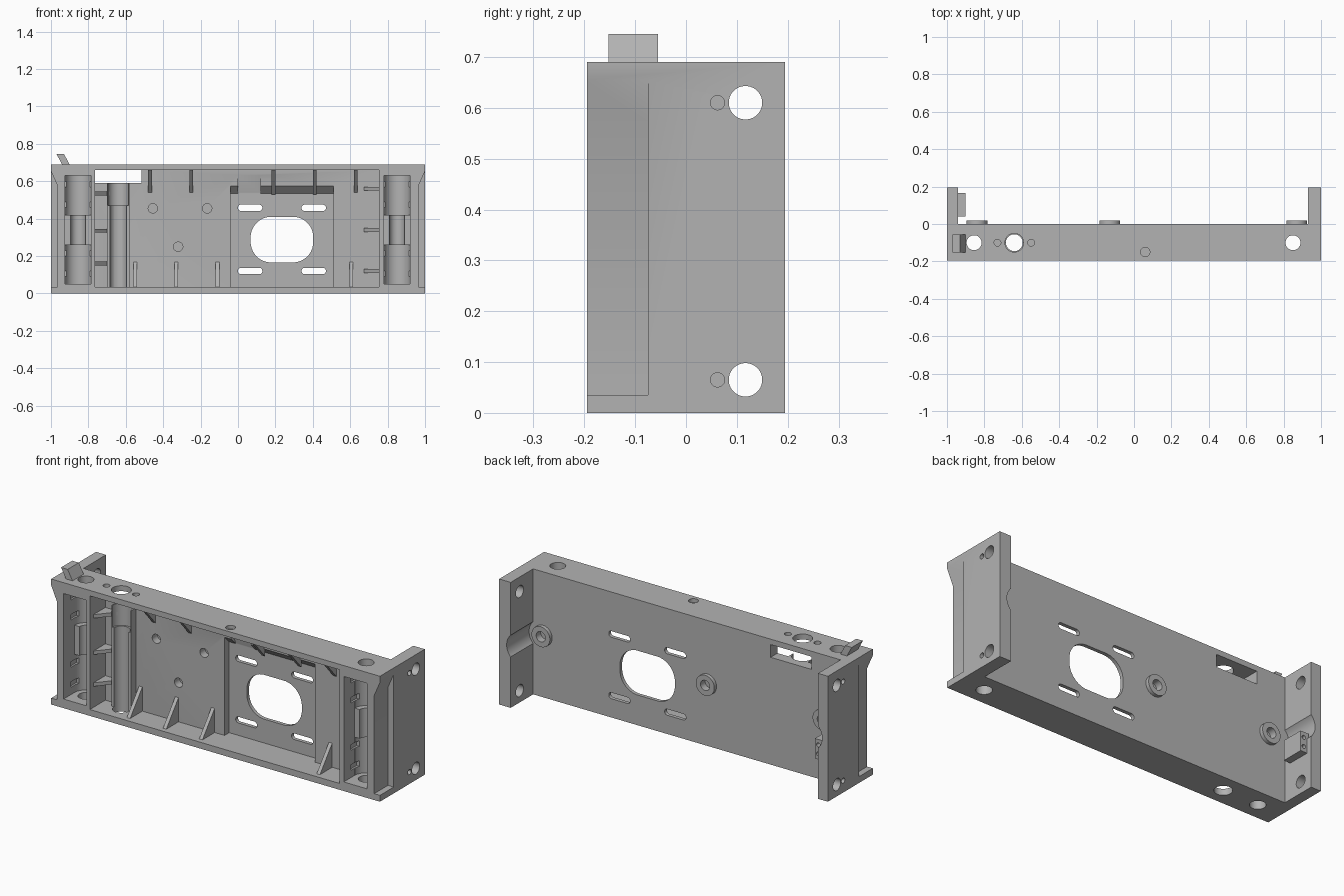
import bpy, bmesh, math

cube = bpy.data.objects.get("Cube")
if cube:
    bpy.data.objects.remove(cube)

grey = bpy.data.materials.new("grey_plastic")
grey.use_nodes = True
tone = (0.45, 0.45, 0.45, 1)
grey.diffuse_color = tone
grey.node_tree.nodes["Principled BSDF"].inputs["Base Color"].default_value = tone


def prism(name, pts, axis, lo, hi):
    """Extrude a 2D outline along an axis."""
    bm = bmesh.new()

    def place(p, t):
        return {"x": (t, *p), "y": (p[0], t, p[1]), "z": (*p, t)}[axis]
    face = bm.faces.new([bm.verts.new(place(p, lo)) for p in pts])
    top = bmesh.ops.extrude_face_region(bm, geom=[face])["geom"]
    step = place((0, 0), hi - lo)
    bmesh.ops.translate(bm, vec=step, verts=[v for v in top if isinstance(v, bmesh.types.BMVert)])
    bmesh.ops.recalc_face_normals(bm, faces=bm.faces)
    me = bpy.data.meshes.new(name)
    bm.to_mesh(me)
    bm.free()
    me.materials.append(grey)
    ob = bpy.data.objects.new(name, me)
    bpy.context.collection.objects.link(ob)
    return ob


def box(name, x, y, z):
    return prism(name, [(x[0], z[0]), (x[1], z[0]), (x[1], z[1]), (x[0], z[1])], "y", *y)


def rounded(cx, cy, w, h, r, n=8):
    """Rounded rectangle outline; a circle when w = h = 2r."""
    pts = []
    for q, (sx, sy) in enumerate([(1, 1), (-1, 1), (-1, -1), (1, -1)]):
        for i in range(n):
            a = math.pi / 2 * (q + (i + 0.5) / n)
            pts.append((cx + sx * (w / 2 - r) + r * math.cos(a),
                        cy + sy * (h / 2 - r) + r * math.sin(a)))
    return pts


def rod(name, c, r, axis, lo, hi):
    return prism(name, rounded(*c, 2 * r, 2 * r, r), axis, lo, hi)


def cut(ob, cutters):
    for c in cutters:
        m = ob.modifiers.new("cut", "BOOLEAN")
        m.operation, m.solver, m.object = "DIFFERENCE", "EXACT", c
        c.hide_render = True
    bpy.context.view_layer.update()
    done = bpy.data.meshes.new_from_object(ob.evaluated_get(bpy.context.evaluated_depsgraph_get()))
    ob.modifiers.clear()
    ob.data = done


H = 0.69
SEATS = (-0.855, 0.85)

# Housing: bar with two rear flanges
body = prism("housing", [(-1, -0.195), (1, -0.195), (1, 0.195), (0.93, 0.195),
                         (0.93, 0), (-0.94, 0), (-0.94, 0.195), (-1, 0.195)], "z", 0, H)

# Front cavity, thinner panel area, cable chute and hatch
cuts = [
    box("cavity", (-0.765, 0.755), (-0.3, -0.06), (0.035, 0.66)),
    prism("panel_recess", [(-0.08, 0.035), (-0.02, 0.035), (-0.02, 0.535), (-0.08, 0.595)],
          "x", -0.04, 0.51),
    prism("chute", [(-0.08, 0.52), (-0.02, 0.52), (-0.02, 0.54), (-0.065, 0.645), (-0.08, 0.645)],
          "x", 0.0, 0.12),
    box("hatch", (-0.765, -0.515), (-0.1, 0.1), (0.59, 0.66)),
    prism("window", rounded(0.235, 0.288, 0.335, 0.245, 0.11), "y", -0.1, 0.1),
]
for x in (0.065, 0.405):
    for z in (0.12, 0.458):
        cuts.append(prism("slot", rounded(x, z, 0.13, 0.034, 0.016), "y", -0.1, 0.1))
for c in ((-0.455, 0.455), (-0.165, 0.455), (-0.32, 0.25)):
    cuts.append(rod("screw_hole", c, 0.025, "y", -0.1, -0.015))

# Bearing seats with rod holes and tie notches, and outer side recesses
for x in SEATS:
    s = math.copysign(1, x)
    cuts.append(rod("rod_hole", (x, -0.1), 0.04, "z", -0.1, 0.8))
    cuts.append(box("seat_mouth", (x - 0.07, x + 0.07), (-0.3, -0.1), (0.05, 0.63)))
    for z in (0.05, 0.42):
        cuts.append(rod("bearing_seat", (x, -0.1), 0.07, "z", z, z + 0.21))
        for dz in (0.04, 0.15):
            cuts.append(box("tie_notch", (x - 0.08, x + 0.08), (-0.13, -0.07),
                            (z + dz, z + dz + 0.03)))
    cuts.append(prism("side_recess", [(s * 1.1, 0.035), (s * 0.965, 0.035), (s * 0.965, 0.575),
                                      (s, 0.655), (s * 1.1, 0.655)], "y", -0.3, -0.075))

# Spindle bore and small holes in the top
bore = [rod("bore", (-0.64, -0.1), 0.045, "z", -0.1, 0.8),
        rod("wide_bore", (-0.64, -0.1), 0.055, "z", 0.47, 0.65)]
cuts += bore
cuts.append(rod("top_bore", (-0.64, -0.1), 0.05, "z", 0.6, 0.8))
for c, r in (((-0.73, -0.1), 0.018), ((-0.55, -0.1), 0.018), ((0.06, -0.15), 0.025)):
    cuts.append(rod("top_hole", c, r, "z", 0.67, 0.8))

# Flange holes
for z in (0.065, 0.61):
    cuts.append(rod("flange_hole", (0.117, z), 0.033, "x", -1.1, 1.1))
    for s in (-1, 1):
        cuts.append(rod("pin_hole", (0.062, z), 0.014, "x", s * 1.03 - 0.05, s * 1.03 + 0.05))

# Rear bosses, with clearance in the flanges next to them
BOSSES = (-0.84, -0.13, 0.87)
boss_holes = [rod("boss_hole", (x, 0.34), 0.028, "y", -0.02, 0.1) for x in BOSSES]
for x in (-0.88, 0.87):
    cuts.append(rod("flange_clearance", (x, 0.34), 0.085, "y", 0, 0.3))

cut(body, cuts + boss_holes)
parts = [body]
for x, hole in zip(BOSSES, boss_holes):
    boss = rod("rear_boss", (x, 0.34), 0.056, "y", -0.005, 0.02)
    cut(boss, [hole])
    parts.append(boss)

# Half-round guide below the hatch
guide = box("spindle_guide", (-0.7, -0.58), (-0.1, -0.04), (0.035, 0.59))
cut(guide, bore)
parts.append(guide)
for c in cuts + boss_holes:
    bpy.data.objects.remove(c)

# Triangular stiffening ribs
T = 0.01
for x in (-0.47, -0.25, 0.19, 0.41, 0.63):
    parts.append(prism("top_rib", [(-0.05, 0.665), (-0.05, 0.53), (-0.17, 0.665)], "x", x - T, x + T))
for x in (-0.55, -0.33, -0.11, 0.605):
    parts.append(prism("bottom_rib", [(-0.05, 0.03), (-0.05, 0.18), (-0.17, 0.03)], "x", x - T, x + T))
for wall, tip, levels in ((-0.77, -0.685, (0.535, 0.335, 0.16)), (0.76, 0.675, (0.56, 0.34, 0.12))):
    for z in levels:
        parts.append(prism("side_rib", [(wall, -0.05), (tip, -0.05), (tip, -0.07), (wall, -0.17)],
                           "z", z - T, z + T))

# Slanted latch on top
parts.append(prism("top_latch", [(-0.935, 0.68), (-0.895, 0.68), (-0.93, 0.745), (-0.97, 0.745)],
                   "y", -0.152, -0.055))

# Switch block inside the right flange
block = box("switch_block", (-0.95, -0.9), (0.04, 0.165), (0.2, 0.31))
pins = [rod("switch_hole", (-0.92, z), 0.011, "y", 0.12, 0.3) for z in (0.23, 0.28)]
cut(block, pins)
parts.append(block)
for p in pins:
    bpy.data.objects.remove(p)

# Smooth the round surfaces, keep edges sharp
bpy.ops.object.select_all(action="DESELECT")
for ob in parts:
    ob.select_set(True)
bpy.context.view_layer.objects.active = body
bpy.ops.object.shade_smooth_by_angle(angle=math.radians(30))
